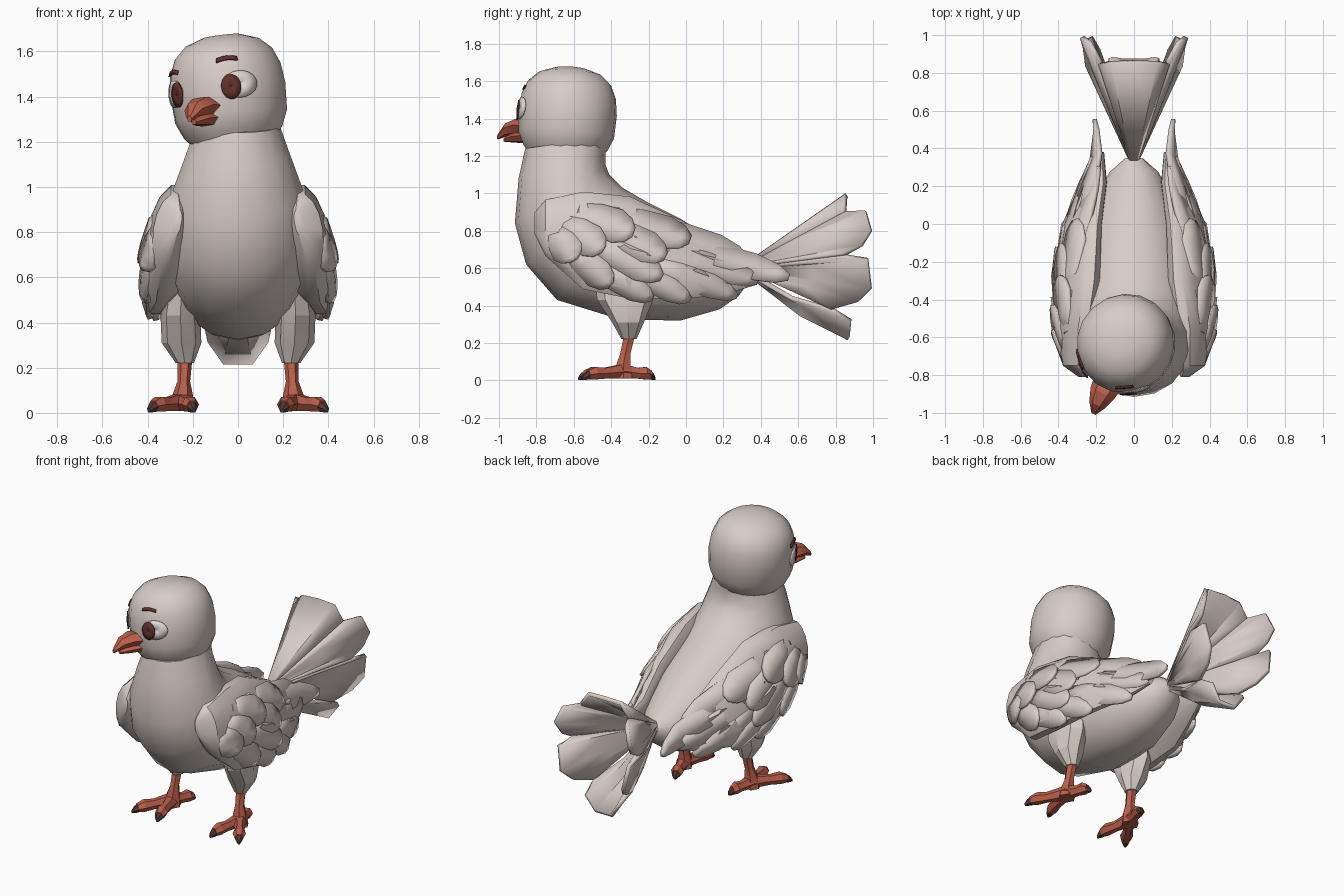
import bpy, bmesh, math
from mathutils import Vector, Matrix

if "Cube" in bpy.data.objects:
    bpy.data.objects.remove(bpy.data.objects["Cube"])


def material(name, rgb):
    m = bpy.data.materials.new(name)
    m.diffuse_color = (*rgb, 1)
    m.use_nodes = True
    m.node_tree.nodes["Principled BSDF"].inputs["Base Color"].default_value = m.diffuse_color
    return m


PLUMAGE = material("warm grey plumage", (0.69, 0.61, 0.57))
ORANGE = material("brick orange", (0.50, 0.115, 0.07))
BROWN = material("dark brown", (0.12, 0.03, 0.022))
CLAW = material("claw brown", (0.09, 0.04, 0.032))
WHITE = material("eye white", (0.76, 0.71, 0.68))


def build(name, verts, faces, mat, mirror=False, thick=0, angle=25, matrix=None):
    me = bpy.data.meshes.new(name)
    me.from_pydata([tuple(v) for v in verts], [], faces)
    bm = bmesh.new()
    bm.from_mesh(me)
    bmesh.ops.remove_doubles(bm, verts=bm.verts, dist=1e-5)
    bmesh.ops.recalc_face_normals(bm, faces=bm.faces)
    bm.to_mesh(me)
    bm.free()
    me.materials.append(mat)
    ob = bpy.data.objects.new(name, me)
    bpy.context.collection.objects.link(ob)
    if matrix:
        ob.matrix_world = matrix
    if thick:
        s = ob.modifiers.new("thickness", 'SOLIDIFY')
        s.thickness, s.offset = thick, 0
    if mirror:
        m = ob.modifiers.new("mirror", 'MIRROR')
        m.use_mirror_merge = False
    bpy.ops.object.select_all(action='DESELECT')
    bpy.context.view_layer.objects.active = ob
    ob.select_set(True)
    bpy.ops.object.shade_smooth_by_angle(angle=math.radians(angle))
    return ob


def ring(c, u, v, n):
    c, u, v = Vector(c), Vector(u), Vector(v)
    return [c + u * math.cos(2 * math.pi * i / n) + v * math.sin(2 * math.pi * i / n)
            for i in range(n)]


def loft(name, rings, mat, **kw):
    n = len(rings[0])
    verts = [p for r in rings for p in r]
    faces = [(k * n + i, k * n + (i + 1) % n, (k + 1) * n + (i + 1) % n, (k + 1) * n + i)
             for k in range(len(rings) - 1) for i in range(n)]
    faces += [tuple(range(n)), tuple(range(len(verts) - n, len(verts)))]
    return build(name, verts, faces, mat, **kw)


def strip(rows):
    """Grid of quads from equally long rows of points."""
    n = len(rows[0])
    faces = [(k * n + i, k * n + i + 1, (k + 1) * n + i + 1, (k + 1) * n + i)
             for k in range(len(rows) - 1) for i in range(n - 1)]
    return [p for r in rows for p in r], faces


def lerp_table(table, t):
    if t <= table[0][0]:
        return table[0][1:]
    for a, b in zip(table, table[1:]):
        if t <= b[0]:
            f = (t - a[0]) / (b[0] - a[0])
            return [p + (q - p) * f for p, q in zip(a[1:], b[1:])]
    return table[-1][1:]


# Body: slanted rings from rump to neck (top y, z, bottom y, z, half width)
body = [(0.35, 0.62, 0.34, 0.53, 0.05), (0.27, 0.68, 0.28, 0.45, 0.13),
        (0.14, 0.76, 0.18, 0.38, 0.19), (-0.04, 0.87, -0.03, 0.32, 0.26),
        (-0.22, 0.96, -0.35, 0.325, 0.31), (-0.34, 1.03, -0.69, 0.43, 0.335),
        (-0.41, 1.10, -0.855, 0.62, 0.315), (-0.43, 1.15, -0.915, 0.84, 0.285),
        (-0.43, 1.21, -0.895, 1.08, 0.23), (-0.42, 1.30, -0.86, 1.24, 0.185)]
loft("body", [ring((0, (ty + by) / 2, (tz + bz) / 2), (w, 0, 0),
                   (0, (ty - by) / 2, (tz - bz) / 2), 16) for ty, tz, by, bz, w in body],
     PLUMAGE, angle=50)

# Head: built upright, then turned to one side and tilted
HEAD = (Matrix.Translation((-0.045, -0.632, 1.43)) @ Matrix.Rotation(math.radians(-27), 4, 'Z')
        @ Matrix.Rotation(math.radians(-8), 4, 'Y'))
skull = [(-0.25, 0.17), (-0.19, 0.22), (-0.12, 0.25), (0.0, 0.257), (0.09, 0.247),
         (0.16, 0.218), (0.21, 0.165), (0.24, 0.08)]
loft("head", [ring((0, 0, z), (r, 0, 0), (0, r * 1.03, 0), 18) for z, r in skull],
     PLUMAGE, matrix=HEAD, angle=35)

# Beak: upper and lower bill along the head's forward axis (forward, z, half width, half height)
for name, bill in (("upper_beak", [(0.20, -0.085, 0.085, 0.045), (0.29, -0.075, 0.07, 0.045),
                                   (0.36, -0.09, 0.045, 0.035), (0.41, -0.13, 0.012, 0.014)]),
                   ("lower_beak", [(0.20, -0.13, 0.065, 0.035), (0.30, -0.132, 0.05, 0.03),
                                   (0.37, -0.145, 0.012, 0.012)])):
    loft(name, [ring((0, -f, z), (w, 0, 0), (0, 0, h), 6) for f, z, w, h in bill],
         ORANGE, matrix=HEAD)


# Eyes and brows: thin patches that follow the skull surface
def on_skull(az, z, off):
    r = lerp_table(skull, z)[0] + off
    return Vector((r * math.sin(az), -r * 1.03 * math.cos(az), z))


def eye_patch(name, side, az, z, hw, hh, off, mat):
    az = math.radians(az)
    rows = [[on_skull(side * (az + k * hw * math.cos(a) / 0.26), z + k * hh * math.sin(a), off)
             for a in (2 * math.pi * i / 20 for i in range(21))] for k in (0.02, 0.5, 1.0)]
    build(name, *strip(rows), mat, thick=0.006, matrix=HEAD)


for side, tag, brow_az, brow_z in ((1, "left", 19, 0.109), (-1, "right", 30, 0.085)):
    eye_patch(tag + "_eye_white", side, 40, 0.003, 0.080, 0.060, 0.004, WHITE)
    eye_patch(tag + "_pupil", side, 31, -0.004, 0.043, 0.056, 0.009, BROWN)
    rows = [[on_skull(side * math.radians(brow_az + 4.5 * i),
                      brow_z + dz + 0.008 * math.sin(math.pi * i / 5), 0.004)
             for i in range(6)] for dz in (0, 0.018)]
    build(tag + "_brow", *strip(rows), BROWN, thick=0.008, matrix=HEAD)

# Wings: core shell (y, z bottom, z top, x centre, half thickness, lean)
wing = [(-0.81, 0.78, 0.90, 0.27, 0.02, 0.01), (-0.75, 0.66, 0.97, 0.30, 0.075, 0.02),
        (-0.55, 0.48, 1.015, 0.305, 0.110, 0.035), (-0.30, 0.43, 0.99, 0.303, 0.108, 0.07),
        (0.0, 0.43, 0.85, 0.275, 0.085, 0.065), (0.22, 0.46, 0.70, 0.215, 0.06, 0.04),
        (0.38, 0.51, 0.64, 0.185, 0.025, 0.01)]
loft("wing", [ring((x, y, (zb + zt) / 2), (t, 0, 0), (-lean, 0, (zt - zb) / 2), 14)
              for y, zb, zt, x, t, lean in wing], PLUMAGE, mirror=True, angle=40)


def wing_x(y, z):
    zb, zt, x, t, lean = lerp_table(wing, y)
    s = max(-0.95, min(0.95, (2 * z - zb - zt) / (zt - zb)))
    return x - lean * s + t * math.sqrt(1 - s * s)


# Wing feathers: layered plates on the shell (base y, z, tip y, z, width), outermost last
layers = [
    ("flight_feather", -0.004, [(-0.5, 0.60, -0.18, 0.44, 0.13), (-0.35, 0.62, 0.02, 0.43, 0.13),
                                (-0.2, 0.63, 0.27, 0.45, 0.13), (-0.1, 0.69, 0.38, 0.53, 0.13),
                                (-0.1, 0.74, 0.55, 0.55, 0.14), (-0.2, 0.84, 0.32, 0.65, 0.14)]),
    ("middle_feather", 0.006, [(-0.62, 0.70, -0.40, 0.51, 0.16), (-0.5, 0.74, -0.13, 0.55, 0.16),
                               (-0.42, 0.82, -0.11, 0.66, 0.17), (-0.4, 0.88, 0.02, 0.75, 0.17)]),
    ("shoulder_feather", 0.015, [(-0.70, 0.80, -0.60, 0.64, 0.17), (-0.66, 0.84, -0.44, 0.70, 0.18),
                                 (-0.58, 0.90, -0.28, 0.79, 0.18)])]
for name, off, feathers in layers:
    for y0, z0, y1, z1, w in feathers:
        axis = Vector((y1 - y0, z1 - z0))
        side = Vector((-axis.y, axis.x)).normalized() * w / 2
        rows = []
        for f, k in ((0, 0.5), (0.35, 0.9), (0.7, 1.0), (0.9, 0.7), (1.0, 0.25)):
            row = []
            for s in (-1, 0, 1):
                p = Vector((y0, z0)) + axis * f + side * k * s
                row.append(Vector((wing_x(p.x, p.y) + off * f - 0.014 * (1 - f), p.x, p.y)))
            rows.append(row)
        build(name, *strip(rows), PLUMAGE, mirror=True, thick=0.022)

# Tail: a trumpet of feathers all round, each a fan from the rump to its rounded tip
tail = [("tail_top_feather", False, [(0.18, 0.85, 0.90), (0.12, 0.855, 0.985), (0.0, 0.86, 0.99),
                                     (-0.12, 0.855, 0.985), (-0.18, 0.85, 0.90)]),
        ("tail_upper_feather", True, [(0.18, 0.86, 0.90), (0.235, 0.96, 0.905),
                                      (0.275, 0.99, 0.80), (0.26, 0.94, 0.72), (0.25, 0.84, 0.67)]),
        ("tail_side_feather", True, [(0.25, 0.84, 0.665), (0.26, 0.97, 0.65), (0.23, 0.99, 0.49),
                                     (0.19, 0.92, 0.42), (0.14, 0.78, 0.38)]),
        ("tail_bottom_feather", False, [(0.14, 0.78, 0.38), (0.125, 0.88, 0.32),
                                        (0.06, 0.87, 0.225), (-0.06, 0.87, 0.225),
                                        (-0.125, 0.88, 0.32), (-0.14, 0.78, 0.38)])]
root = Vector((0, 0.30, 0.60))
for name, mirror, tip in tail:
    sag = 0.04 if "bottom" in name else 0
    rows = [[root.lerp(Vector(p), f) - Vector((0, 0, sag * math.sin(math.pi * f))) for p in tip]
            for f in (0.08, 0.55, 1.0)]
    build(name, *strip(rows), PLUMAGE, mirror=mirror, thick=0.026)

# Legs: feathered thigh and bare shank (x, y, z, half width, half depth)
for name, mat, sides, table in (
        ("thigh", PLUMAGE, 8, [(0.25, -0.34, 0.56, 0.07, 0.15), (0.255, -0.325, 0.43, 0.088, 0.15),
                               (0.25, -0.31, 0.31, 0.088, 0.085), (0.235, -0.305, 0.22, 0.04, 0.04)]),
        ("shank", ORANGE, 6, [(0.235, -0.30, 0.25, 0.034, 0.034), (0.24, -0.325, 0.14, 0.028, 0.032),
                              (0.245, -0.335, 0.08, 0.045, 0.045), (0.25, -0.335, 0.01, 0.055, 0.055)])):
    loft(name, [ring((x, y, z), (a, 0, 0), (0, b, 0), sides) for x, y, z, a, b in table],
         mat, mirror=True)

# Toes with dark claws, two forward and one back
heel = Vector((0.25, -0.335, 0))
for tx, ty in ((0.395, -0.555), (0.195, -0.575), (0.20, -0.165)):
    reach = Vector((tx, ty, 0)) - heel
    side = Vector((-reach.y, reach.x, 0)).normalized()

    def toe_ring(f, z, w, h):
        return ring(heel + reach * f + Vector((0, 0, z)), side * w, (0, 0, h), 6)
    loft("toe", [toe_ring(0, 0.048, 0.045, 0.045), toe_ring(0.45, 0.038, 0.03, 0.033),
                 toe_ring(0.70, 0.038, 0.04, 0.038), toe_ring(0.87, 0.030, 0.027, 0.027)],
         ORANGE, mirror=True)
    loft("claw", [toe_ring(0.84, 0.029, 0.028, 0.028), toe_ring(0.94, 0.020, 0.019, 0.02),
                  toe_ring(1.0, 0.010, 0.007, 0.009)], CLAW, mirror=True)
